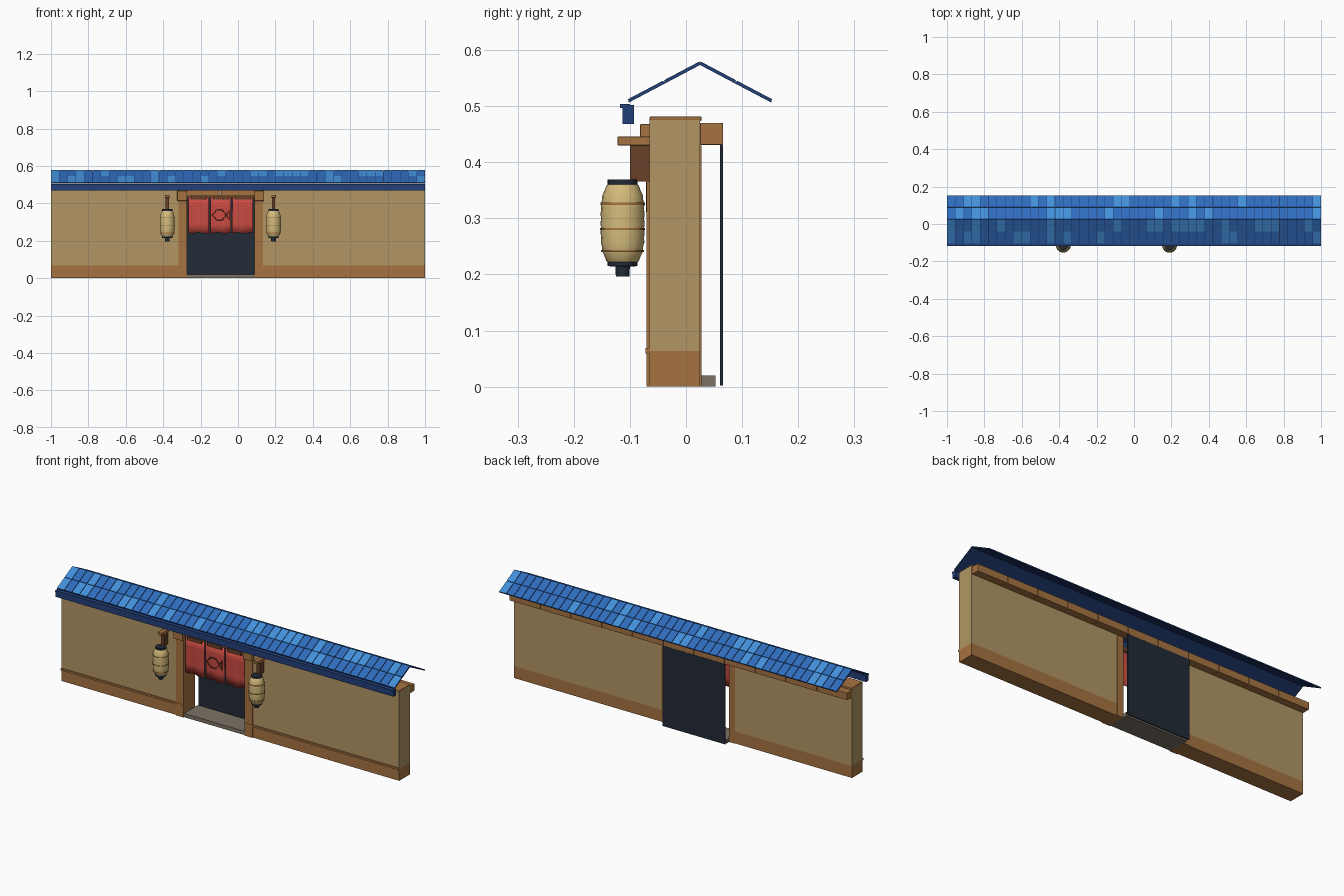
import bpy, bmesh, math, random
from mathutils import Vector, Matrix

if "Cube" in bpy.data.objects:
    bpy.data.objects.remove(bpy.data.objects["Cube"])

random.seed(4)


def material(name, rgb):
    m = bpy.data.materials.new(name)
    m.diffuse_color = (*rgb, 1)
    m.use_nodes = True
    m.node_tree.nodes["Principled BSDF"].inputs["Base Color"].default_value = m.diffuse_color
    return m


PLASTER = material("tan plaster", (.445, .305, .127))
WOOD = material("brown wood", (.38, .17, .052))
DARK_WOOD = material("dark wood", (.14, .053, .023))
RED = material("red cloth", (.58, .07, .053))
NAVY = material("dark navy", (.016, .024, .038))
BLUE = material("blue tile", (.028, .15, .50))
LIGHT_BLUE = material("light blue tile", (.055, .28, .70))
DEEP_BLUE = material("deep blue", (.016, .05, .19))
CREAM = material("cream paper", (.66, .50, .20))
STONE = material("grey stone", (.20, .17, .13))


def finish(name, bm, mats):
    bmesh.ops.recalc_face_normals(bm, faces=bm.faces)
    me = bpy.data.meshes.new(name)
    bm.to_mesh(me)
    bm.free()
    for m in mats:
        me.materials.append(m)
    ob = bpy.data.objects.new(name, me)
    bpy.context.collection.objects.link(ob)
    return ob


def add_box(bm, lo, hi, frame=Matrix()):
    lo, hi = Vector(lo), Vector(hi)
    mat = frame @ Matrix.Translation((lo + hi) / 2) @ Matrix.Diagonal((*(hi - lo), 1))
    verts = bmesh.ops.create_cube(bm, size=1, matrix=mat)["verts"]
    return {f for v in verts for f in v.link_faces}


def box(name, lo, hi, mat, bevel=0):
    bm = bmesh.new()
    add_box(bm, lo, hi)
    ob = finish(name, bm, [mat])
    if bevel:
        b = ob.modifiers.new("bevel", "BEVEL")
        b.width, b.segments = bevel, 2
    return ob


def lathe(name, profile, center, mat, sides=20):
    bm = bmesh.new()
    rings = [[bm.verts.new((center[0] + r * math.cos(2 * math.pi * i / sides),
                            center[1] + r * math.sin(2 * math.pi * i / sides), z))
              for i in range(sides)] for r, z in profile]
    for a, b in zip(rings, rings[1:]):
        for i in range(sides):
            j = (i + 1) % sides
            bm.faces.new((a[i], a[j], b[j], b[i]))
    bm.faces.new(rings[0])
    bm.faces.new(rings[-1])
    ob = finish(name, bm, [mat])
    bpy.ops.object.select_all(action="DESELECT")
    ob.select_set(True)
    bpy.context.view_layer.objects.active = ob
    bpy.ops.object.shade_smooth_by_angle(angle=math.radians(30))
    return ob


# Wall halves on either side of the doorway, with their trim
D0, D1 = -.275, .09
FRONT, BACK = -.065, .025
for side, x0, x1, jamb, sgn in (("left", -1, D0, D0, -1), ("right", D1, 1, D1, 1)):
    box(side + "_wall_base", (x0, FRONT, 0), (x1, BACK, .064), WOOD)
    box(side + "_wall_panel", (x0, FRONT, .064), (x1, BACK, .475), PLASTER)
    box(side + "_wall_cap", (x0, FRONT, .473), (x1, BACK + .003, .482), WOOD, .003)
    box(side + "_base_rail", (x0, FRONT - .007, .059), (x1, FRONT + .003, .069), WOOD)

    def span(a, b):
        return sorted((jamb + sgn * a, jamb + sgn * b))
    a, b = span(-.002, .044)
    box(side + "_front_post", (a, FRONT - .005, 0), (b, FRONT + .004, .46), WOOD)
    a, b = span(-.003, .05)
    box(side + "_post_capital", (a, FRONT - .017, .414), (b, FRONT + .004, .468), WOOD, .002)
    a, b = span(-.002, .034)
    box(side + "_back_post", (a, BACK - .004, 0), (b, BACK + .003, .43), WOOD)
    a, b = span(-.002, .004)
    box(side + "_door_jamb", (a, FRONT, 0), (b, BACK, .475), WOOD)

# Back beam in short lengths
N = 11
for i in range(N):
    x = -1 + 2 * i / N
    box("back_beam_%d" % i, (x, BACK, .431), (x + 2 / N - .002, .066, .470), WOOD, .0015)

# Doorway
box("door", (D0 - .003, .061, .002), (D1 + .003, .066, .431), NAVY)
box("threshold", (D0, FRONT, 0), (D1, .053, .020), STONE)

# Roof: two thin slopes covered with two rows of tiles each
RIDGE_Y, RIDGE_Z, RUN, DROP = .025, .579, .129, .068
SLOPE = math.hypot(RUN, DROP)
ANGLE = math.atan2(DROP, RUN)
COLS, ROWS = 45, 2
for side, turn in (("back", 0), ("front", math.pi)):
    frame = (Matrix.Translation((0, RIDGE_Y, RIDGE_Z)) @ Matrix.Rotation(turn, 4, "Z")
             @ Matrix.Rotation(-ANGLE, 4, "X"))
    bm = bmesh.new()
    add_box(bm, (-1, 0, -.005), (1, SLOPE, -.002), frame)
    finish(side + "_roof_sheet", bm, [DEEP_BLUE])
    bm = bmesh.new()
    w, h = 2 / COLS, SLOPE / ROWS
    for r in range(ROWS):
        for c in range(COLS):
            x, y = -1 + c * w, r * h
            faces = add_box(bm, (x + .0015, y + .001, -.003), (x + w - .0015, y + h - .001, .001), frame)
            shade = int(random.random() < .22)
            for f in faces:
                f.normal_update()
                f.material_index = shade if f.normal.z > .7 else 2
    finish(side + "_roof_tiles", bm, [BLUE, LIGHT_BLUE, DEEP_BLUE])

# Eave board under the front edge
box("eave_board", (-1, -.113, .468), (1, -.093, .502), DEEP_BLUE)
box("eave_lip", (-1, -.118, .497), (1, -.100, .504), DEEP_BLUE)

# Curtain: three gently folded panels hung from a rod by loops
GAP = .006
PW = (D1 - D0 - .012) / 3
for p in range(3):
    x0 = D0 + .006 + p * PW
    bm = bmesh.new()
    cols, rows = 12, 4
    grid = []
    for j in range(rows + 1):
        v = j / rows
        grid.append([bm.verts.new((x0 + GAP / 2 + (PW - GAP) * i / cols,
                                   -.061 + .004 * v * math.sin(2 * math.pi * i / cols + p),
                                   .432 - v * (.190 + .003 * math.sin(i * .8 + p))))
                     for i in range(cols + 1)])
    for a, b in zip(grid, grid[1:]):
        for i in range(cols):
            bm.faces.new((a[i], a[i + 1], b[i + 1], b[i]))
    ob = finish("curtain_panel_%d" % p, bm, [RED])
    s = ob.modifiers.new("thickness", "SOLIDIFY")
    s.thickness, s.offset = .003, 0
    for poly in ob.data.polygons:
        poly.use_smooth = True
    lx = x0 + PW / 2
    box("curtain_loop_%d" % p, (lx - PW * .36, -.070, .420), (lx + PW * .36, -.054, .440), DARK_WOOD)
box("curtain_rod", (D0, -.066, .436), (D1, -.056, .446), WOOD)

# Fish outline on the middle panel
pts = [(.045, .025), (.030, 0), (.008, -.026), (-.022, -.026), (-.045, 0),
       (-.022, .026), (.008, .026), (.030, 0), (.045, -.025)]
cu = bpy.data.curves.new("curtain_fish_outline", "CURVE")
cu.dimensions = "3D"
cu.bevel_depth, cu.bevel_resolution = .0028, 1
sp = cu.splines.new("POLY")
sp.points.add(len(pts) - 1)
for q, (x, z) in zip(sp.points, pts):
    q.co = (-.092 + x, -.0685, .338 + z, 1)
sp.use_cyclic_u = True
cu.materials.append(DARK_WOOD)
bpy.context.collection.objects.link(bpy.data.objects.new("curtain_fish_outline", cu))

# Hanging lanterns with wall brackets
LY = -.113
for n, x in (("left", -.378), ("right", .19)):
    c = (x, LY)
    body = [(.027, .222)]
    ribs = 8
    for i in range(ribs * 2 + 1):
        t = i / (ribs * 2)
        bulge = 1 - abs(2 * t - 1) ** 4
        body.append((.029 + .0105 * bulge - (.0012 if i % 2 else 0), .224 + .134 * t))
    body.append((.026, .361))
    lathe(n + "_lantern_body", body, c, CREAM)
    for i, (z, r) in enumerate(((.242, .0385), (.281, .0402), (.326, .0398))):
        lathe("%s_lantern_band_%d" % (n, i), [(r, z - .002), (r, z + .002)], c, WOOD)
    lathe(n + "_lantern_top", [(.027, .359), (.027, .369)], c, NAVY)
    lathe(n + "_lantern_bottom", [(.012, .196), (.013, .214), (.027, .215), (.027, .224)], c, NAVY)
    box(n + "_bracket_arm", (x - .012, -.122, .430), (x + .012, FRONT + .003, .446), WOOD, .002)
    box(n + "_bracket_hanger", (x - .009, -.100, .366), (x + .009, FRONT + .002, .431), DARK_WOOD)
